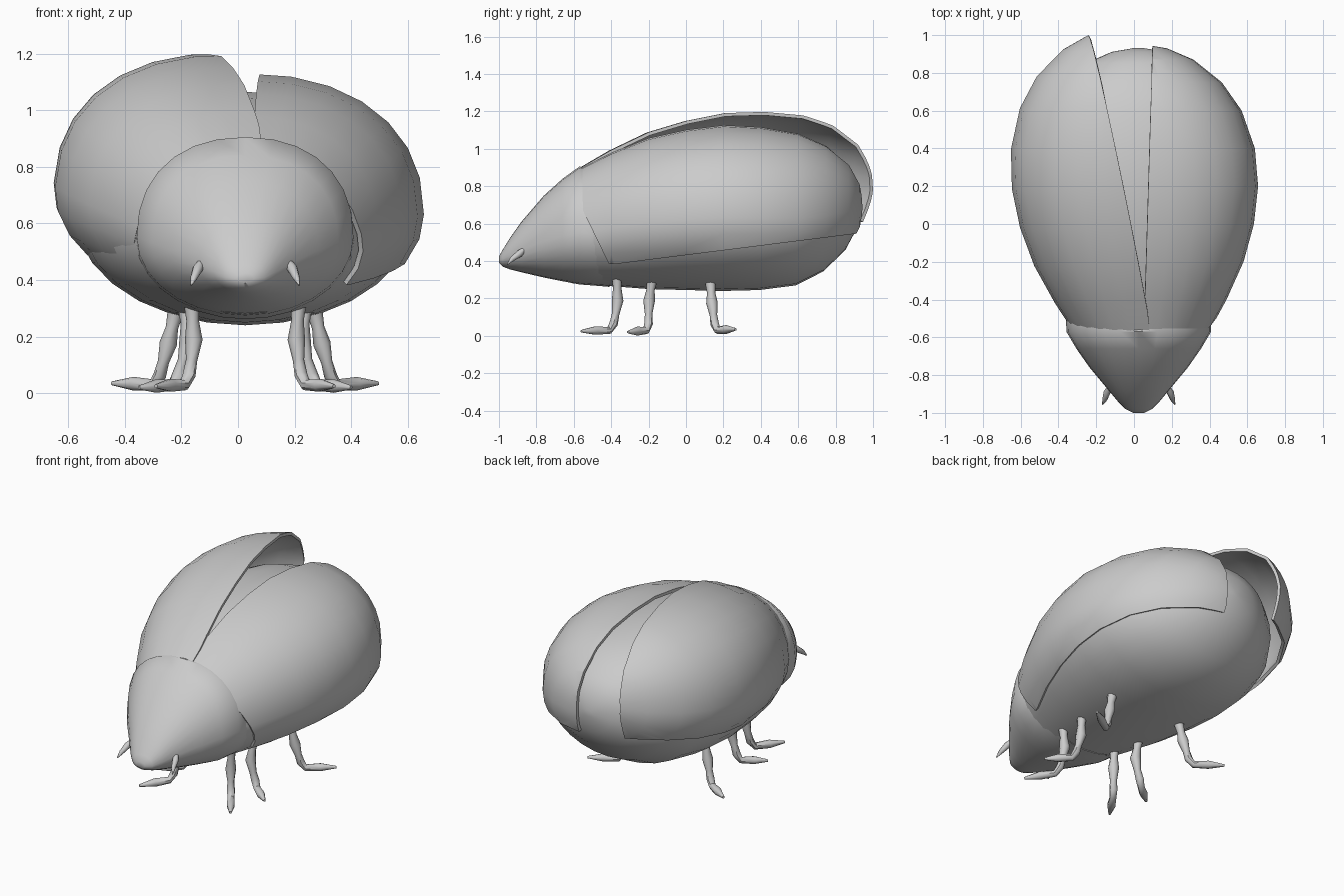
import bpy, bmesh
from math import sin, cos, pi, radians
from mathutils import Vector, Matrix

if "Cube" in bpy.data.objects:
    bpy.data.objects.remove(bpy.data.objects["Cube"])

CX = 0.025  # centre line of the body


def finish(bm, name, thickness=0):
    me = bpy.data.meshes.new(name)
    bm.to_mesh(me)
    bm.free()
    ob = bpy.data.objects.new(name, me)
    bpy.context.collection.objects.link(ob)
    bpy.ops.object.select_all(action='DESELECT')
    bpy.context.view_layer.objects.active = ob
    ob.select_set(True)
    if thickness:
        mod = ob.modifiers.new("thickness", 'SOLIDIFY')
        mod.thickness = thickness
        mod.offset = -1
        bpy.ops.object.modifier_apply(modifier=mod.name)
    bpy.ops.object.shade_smooth_by_angle(angle=radians(45))
    return ob


def skin(rings):
    """Closed mesh through a list of equal-length rings."""
    bm = bmesh.new()
    rows = [[bm.verts.new(p) for p in r] for r in rings]
    n = len(rows[0])
    for a, b in zip(rows, rows[1:]):
        for i in range(n):
            bm.faces.new((a[i], a[(i + 1) % n], b[(i + 1) % n], b[i]))
    bm.faces.new(rows[0])
    bm.faces.new(rows[-1])
    bmesh.ops.recalc_face_normals(bm, faces=bm.faces)
    return bm


def loft(sections, width=1.0, height=1.0, length=1.0, n=28):
    """Sections are (y, half width, top z, bottom z); the upper half is a little fuller."""
    rings = []
    for y, rx, top, bot in sections:
        zc = bot + 0.44 * (top - bot)
        ring = []
        for i in range(n):
            a = 2 * pi * i / n
            c, s = cos(a), sin(a)
            e = 0.9 if s > 0 else 1.0
            x = rx * width * abs(c) ** e * (1 if c > 0 else -1)
            z = (top - zc) * height * s ** e if s > 0 else (zc - bot) * s
            ring.append((CX + x, y * length, zc + z))
        rings.append(ring)
    return skin(rings)


def tube(points, n=8):
    """Points are (position, radius); the frame is carried along without twist."""
    pts = [Vector(p) for p, _ in points]
    rings, u = [], Vector((1, 0, 0))
    for i, (p, r) in enumerate(points):
        d = (pts[min(i + 1, len(pts) - 1)] - pts[max(i - 1, 0)]).normalized()
        u = (u - d * u.dot(d)).normalized()
        v = d.cross(u)
        rings.append([pts[i] + r * (u * cos(2 * pi * k / n) + v * sin(2 * pi * k / n))
                      for k in range(n)])
    return skin(rings)


BODY = [(-.62, .345, .87, .28), (-.4, .465, .98, .265), (-.2, .555, 1.06, .25),
        (0, .61, 1.105, .245), (.2, .632, 1.13, .24), (.4, .615, 1.12, .245),
        (.6, .545, 1.085, .27), (.75, .44, 1.02, .345), (.87, .29, .92, .46),
        (.93, .15, .82, .57), (.95, .03, .71, .67)]
HEAD = [(-1.0, .03, .425, .39), (-.98, .07, .46, .37), (-.94, .11, .525, .355),
        (-.88, .16, .61, .34), (-.76, .26, .75, .312), (-.66, .33, .84, .292),
        (-.57, .383, .905, .275), (-.48, .385, .89, .268), (-.41, .37, .86, .262)]

# Abdomen and head shield
finish(loft(BODY, .95, .87, .98), "abdomen")
finish(loft(HEAD), "head")


# Wing covers: slices of the body surface, given thickness
def wing_cover(name, opened):
    bm = loft(BODY)
    low = .32 if opened else .38
    inner = (.074, -.103) if opened else (.07, -.03)
    cuts = [((inner[0], 0, 0), (1, inner[1], 0)),   # inner edge
            ((0, -.41, low), (0, -.126, 1)),        # lower edge
            ((0, -.58, 0), (0, 1, 0)),              # front edge
            ((0, -.41, .38), (0, .37, .18))]        # slanted front corner
    for co, no in cuts:
        bmesh.ops.bisect_plane(bm, geom=bm.verts[:] + bm.edges[:] + bm.faces[:], dist=1e-5,
                               plane_co=co, plane_no=Vector(no).normalized(), clear_inner=True)
    bmesh.ops.remove_doubles(bm, verts=bm.verts, dist=.012)
    if opened:
        # the other side: mirrored, then swung up and out about the hinge
        hinge = Vector((CX, -.58, .6))
        rot = (Matrix.Rotation(radians(6), 4, 'Z') @ Matrix.Rotation(radians(4.5), 4, 'X')
               @ Matrix.Rotation(radians(3), 4, 'Y'))
        bm.transform(Matrix.Translation(hinge + Vector((.04, .02, 0))) @ rot
                     @ Matrix.Diagonal((-1, 1.055, 1, 1)) @ Matrix.Translation(-hinge))
        bmesh.ops.reverse_faces(bm, faces=bm.faces)
    finish(bm, name, .018)


wing_cover("right_wing_cover", False)
wing_cover("left_wing_cover_open", True)

# Legs (hip, knee, ankle, toe) and feelers on both sides
LEGS = {"front": ((.215, -.37, .33), (.205, -.365, .17), (.225, -.39, .05), (.34, -.56, .025)),
        "middle": ((.235, -.18, .31), (.225, -.2, .17), (.265, -.2, .05), (.40, -.31, .02)),
        "rear": ((.27, .13, .29), (.30, .14, .16), (.33, .155, .05), (.495, .265, .035))}
for side, s in (("right", 1), ("left", -1)):
    def flip(p):
        return Vector((CX + s * (p[0] - CX), p[1], p[2]))

    for name, joints in LEGS.items():
        hip, knee, ankle, toe = (flip(p) for p in joints)
        finish(tube([(hip, .029), (hip.lerp(knee, .45), .022), (knee.lerp(hip, .12), .031),
                     (knee.lerp(ankle, .45), .02), (ankle.lerp(knee, .12), .023),
                     (ankle.lerp(toe, .12) - Vector((0, 0, .018)), .02),
                     (ankle.lerp(toe, .55) - Vector((0, 0, .008)), .024),
                     (toe, .007)]), f"{side}_{name}_leg")
    finish(tube([(flip((.178, -.86, .465)), .012), (flip((.192, -.89, .44)), .019),
                 (flip((.205, -.93, .41)), .013), (flip((.216, -.955, .382)), .003)]),
           f"{side}_feeler")
